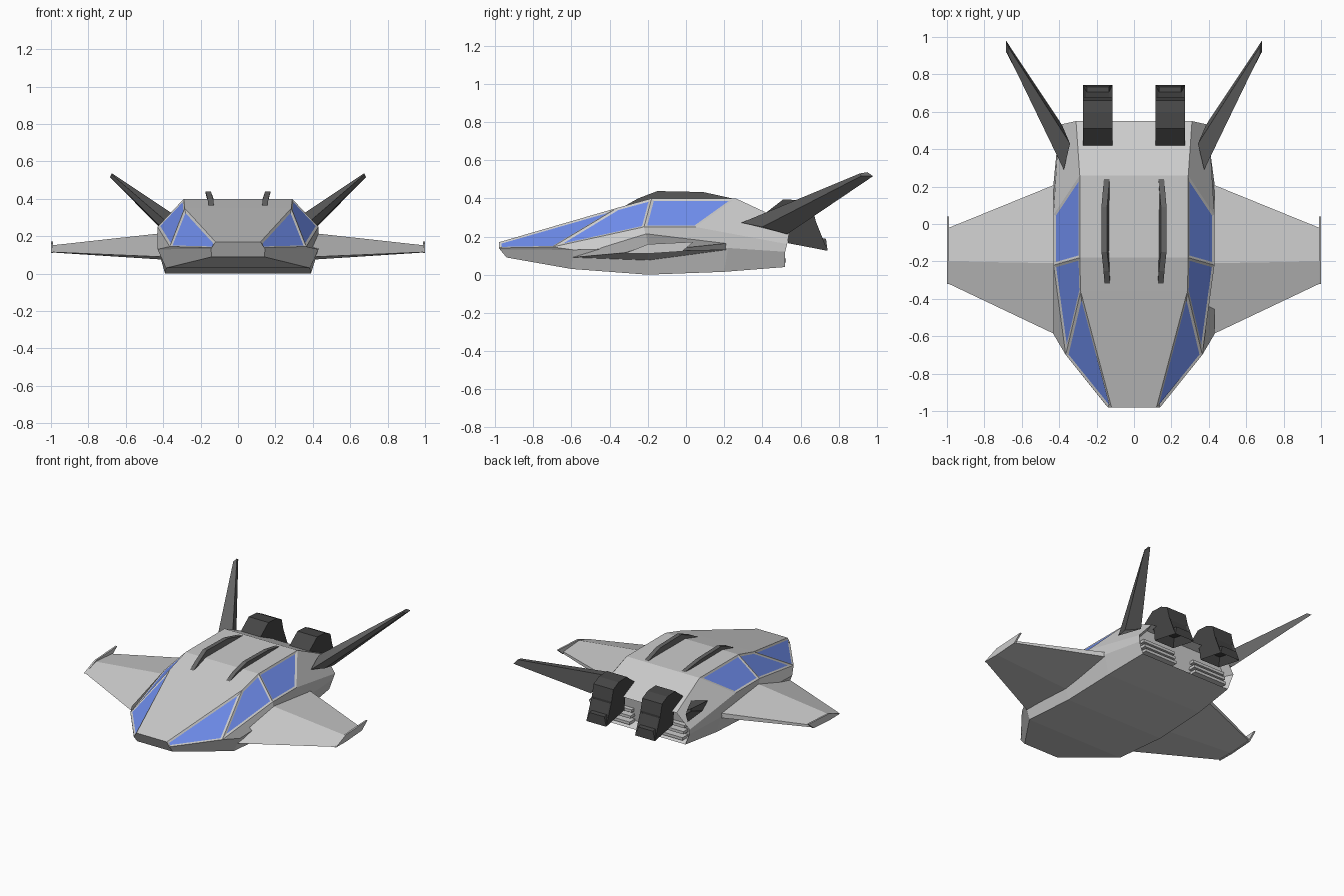
import bpy, bmesh
from mathutils import Vector

if "Cube" in bpy.data.objects:
    bpy.data.objects.remove(bpy.data.objects["Cube"])


def mat(name, r, g, b):
    m = bpy.data.materials.new(name)
    m.diffuse_color = (r, g, b, 1)
    m.use_nodes = True
    m.node_tree.nodes["Principled BSDF"].inputs["Base Color"].default_value = m.diffuse_color
    return m


GREY = mat("hull_grey", .55, .55, .55)
DARK = mat("dark_grey", .13, .13, .13)
BLACK = mat("engine_grey", .06, .06, .06)
GLASS = mat("window_blue", .16, .27, .85)


def finish(bm, name, *mats):
    bmesh.ops.recalc_face_normals(bm, faces=bm.faces[:])
    me = bpy.data.meshes.new(name)
    bm.to_mesh(me)
    bm.free()
    ob = bpy.data.objects.new(name, me)
    for m in mats:
        me.materials.append(m)
    bpy.context.collection.objects.link(ob)
    return ob


def loft(rings):
    """Skin between equal-sized rings, cap both ends; returns bmesh, side faces, caps."""
    bm = bmesh.new()
    vs = [[bm.verts.new(p) for p in ring] for ring in rings]
    n = len(vs[0])
    sides = [[bm.faces.new((a[j], a[(j + 1) % n], b[(j + 1) % n], b[j])) for j in range(n)]
             for a, b in zip(vs, vs[1:])]
    caps = [bm.faces.new(vs[0]), bm.faces.new(vs[-1])]
    bmesh.ops.recalc_face_normals(bm, faces=bm.faces[:])
    return bm, sides, caps


def flip(ring, s):
    return [(s * x, y, z) for x, y, z in ring]


def inset(bm, faces, t, d):
    bmesh.ops.inset_individual(bm, faces=faces, thickness=t, depth=d, use_even_offset=True)


SIDES = ((1, "right"), (-1, "left"))

# Hull: half stations of roof edge, belt line, widest line, keel edge
stations = [
    [(.12, -.98, .17), (.14, -.98, .14), (.145, -.975, .132), (.14, -.94, .09)],
    [(.285, -.36, .35), (.365, -.70, .145), (.43, -.59, .13), (.385, -.60, .03)],
    [(.29, -.18, .40), (.43, -.22, .25), (.43, -.20, .14), (.39, -.20, .0)],
    [(.29, .26, .40), (.43, .05, .25), (.43, .22, .14), (.385, .20, .015)],
    [(.31, .55, .265), (.40, .53, .16), (.39, .52, .12), (.36, .52, .04)],
]
bm, sides, caps = loft([s + flip(s, -1)[::-1] for s in stations])
# Windows: inset panes between roof edge and belt
panes = [sides[i][j] for i in range(3) for j in (0, 6)]
inset(bm, panes, .014, -.004)
for f in panes:
    f.material_index = 1
# Recessed stern
inset(bm, [caps[1]], .025, -.06)
finish(bm, "hull", GREY, GLASS)

for s, side in SIDES:
    # Wings: root and tip sections
    root = [(.40, -.60, .09), (.40, -.21, .217), (.40, .22, .165), (.40, .22, .13), (.40, -.20, .075)]
    tip = [(.99, -.32, .115), (.99, -.20, .152), (.99, -.02, .14), (.99, -.02, .125), (.99, -.20, .113)]
    finish(loft([flip(root, s), flip(tip, s)])[0], side + "_wing", GREY)

    # Wing tip plates
    plate = [(-.32, .112), (-.20, .16), (.04, .172), (-.02, .122), (-.2, .11)]
    finish(loft([[(s * x, y, z) for y, z in plate] for x in (.988, 1.0)])[0],
           side + "_wing_tip_plate", GREY)

    # Swept tail fins, diamond section
    root = [(.375, .29, .272), (.342, .43, .315), (.385, .53, .212), (.412, .40, .25)]
    tip = [(.675, .91, .53), (.674, .95, .537), (.684, .98, .516), (.684, .92, .518)]
    finish(loft([flip(root, s), flip(tip, s)])[0], side + "_tail_fin", DARK)

    # Engines: side profile extruded across, nozzle opening recessed below
    prof = [(.40, .31), (.51, .395), (.60, .39), (.66, .36), (.68, .28),
            (.742, .125), (.535, .165), (.525, .25)]
    bm, faces, _ = loft([[(s * x, y, z) for y, z in prof] for x in (.115, .272)])
    inset(bm, [faces[0][5]], .02, -.06)
    inset(bm, [faces[0][4]], .015, -.008)
    finish(bm, side + "_engine", BLACK)

    # Roof rails leaning outward
    rail = [(-.33, .355, 0), (-.25, .40, .3), (-.15, .438, 1), (.09, .433, 1), (.24, .40, .2),
            (.24, .37, 0), (-.15, .37, 0)]
    finish(loft([[(s * (x + .016 * k), y, z) for y, z, k in rail] for x in (.128, .158)])[0],
           side + "_roof_rail", DARK)

    # Stepped slats in the stern
    for i, (z, y) in enumerate(((.075, .525), (.115, .515), (.155, .505))):
        bm = bmesh.new()
        bmesh.ops.create_cube(bm, size=1)
        for v in bm.verts:
            v.co = Vector((s * .21 + v.co.x * .26, y - .04 + v.co.y * .08, z + v.co.z * .02))
        finish(bm, f"{side}_stern_slat_{i + 1}", GREY)
